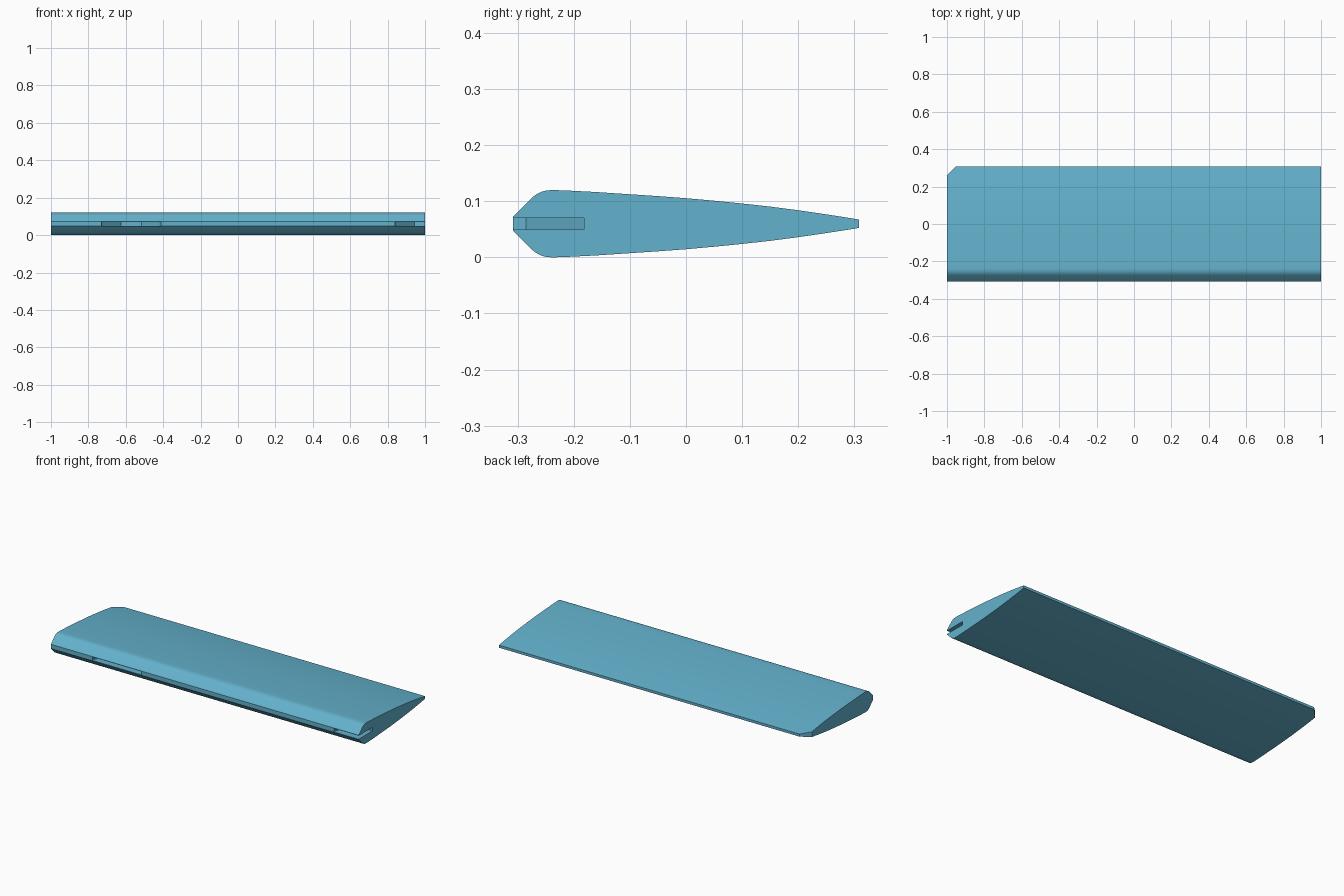
import bpy, bmesh, math
from mathutils import Vector

if "Cube" in bpy.data.objects:
    bpy.data.objects.remove(bpy.data.objects["Cube"])

MID = 0.06      # height of the chord line
HALF_Y = 0.308  # half chord

blue = bpy.data.materials.new("sky blue")
blue.diffuse_color = (0.127, 0.445, 0.61, 1)
blue.use_nodes = True
blue.node_tree.nodes["Principled BSDF"].inputs["Base Color"].default_value = blue.diffuse_color


def prism(name, points, axis):
    """Extrude a closed outline; axis gives the extrusion vector."""
    bm = bmesh.new()
    face = bm.faces.new([bm.verts.new(p) for p in points])
    ext = bmesh.ops.extrude_face_region(bm, geom=[face])
    bmesh.ops.translate(bm, vec=axis,
                        verts=[g for g in ext["geom"] if isinstance(g, bmesh.types.BMVert)])
    bmesh.ops.recalc_face_normals(bm, faces=bm.faces)
    mesh = bpy.data.meshes.new(name)
    bm.to_mesh(mesh)
    bm.free()
    mesh.materials.append(blue)
    obj = bpy.data.objects.new(name, mesh)
    bpy.context.collection.objects.link(obj)
    return obj


# Symmetric section: blunt bevelled nose, rounded shoulder, tapering tail (y, half thickness)
upper = [(-HALF_Y, 0.0125), (-0.276, 0.045), (-0.268, 0.0515), (-0.259, 0.0565),
         (-0.249, 0.0592), (-0.238, 0.06), (-0.215, 0.0593), (-0.16, 0.0565),
         (-0.1, 0.0525), (-0.05, 0.0492), (0, 0.0455), (0.05, 0.041), (0.1, 0.036),
         (0.15, 0.0305), (0.2, 0.024), (0.25, 0.0167), (0.285, 0.0113), (HALF_Y, 0.0075)]
section = [(-1, y, MID + h) for y, h in upper] + [(-1, y, MID - h) for y, h in reversed(upper)]
panel = prism("control_surface", section, Vector((2, 0, 0)))

# Clipped rear corner at the left tip
bm = bmesh.new()
bm.from_mesh(panel.data)
cut = bmesh.ops.bisect_plane(bm, geom=bm.verts[:] + bm.edges[:] + bm.faces[:],
                             plane_co=(-0.953, HALF_Y, 0), plane_no=(-1, 1, 0), clear_outer=True)
bmesh.ops.holes_fill(bm, edges=[e for e in bm.edges if e.is_boundary])
bmesh.ops.recalc_face_normals(bm, faces=bm.faces)
bm.to_mesh(panel.data)
bm.free()

# Hinge slots in the nose: straight mouth, sloped corners, flat floor
MOUTH, FLOOR, FRONT = -0.285, -0.182, -0.35
slots = {
    "left_hinge_slot": [(-0.73, FRONT), (-0.73, MOUTH), (-0.625, FLOOR),
                        (-0.515, FLOOR), (-0.412, MOUTH), (-0.412, FRONT)],
    "right_hinge_slot": [(0.84, FRONT), (0.84, MOUTH), (0.943, FLOOR),
                         (1.05, FLOOR), (1.05, FRONT)],
}
bpy.context.view_layer.objects.active = panel
panel.select_set(True)
for name, outline in slots.items():
    cutter = prism(name, [(x, y, 0.05) for x, y in outline], Vector((0, 0, 0.02)))
    mod = panel.modifiers.new(name, "BOOLEAN")
    mod.operation = "DIFFERENCE"
    mod.solver = "EXACT"
    mod.object = cutter
    bpy.ops.object.modifier_apply(modifier=mod.name)
    bpy.data.objects.remove(cutter)

bpy.ops.object.shade_smooth_by_angle(angle=math.radians(30))
